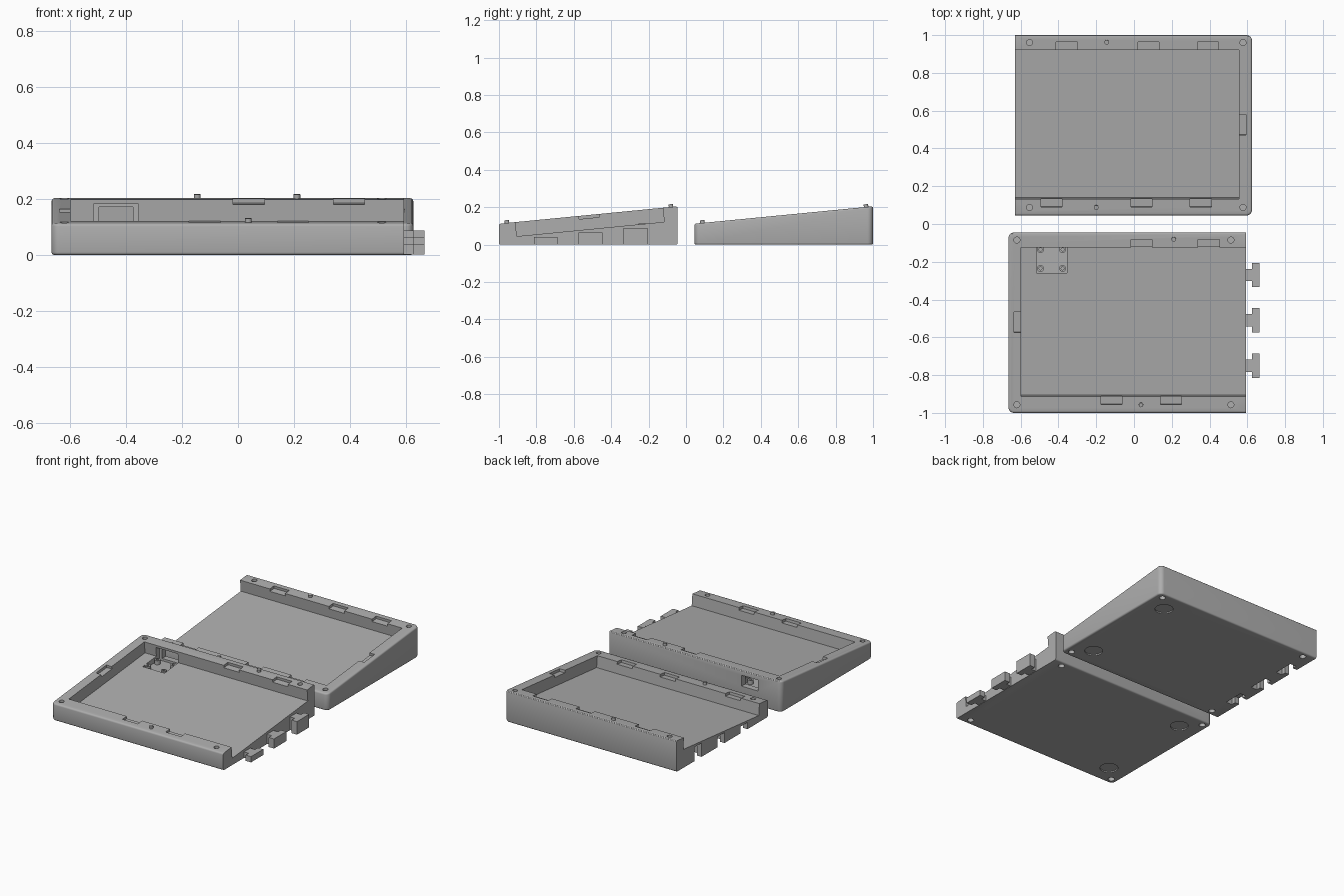
import bpy, bmesh, math
from mathutils import Matrix, Vector

if "Cube" in bpy.data.objects:
    bpy.data.objects.remove(bpy.data.objects["Cube"])

SLOPE = 0.0974
TILT = math.atan(SLOPE)
DEPTH = 0.955           # front-to-back size of each half

grey = bpy.data.materials.new("plastic grey")
grey.diffuse_color = (0.42, 0.42, 0.42, 1)
grey.use_nodes = True
grey.node_tree.nodes["Principled BSDF"].inputs["Base Color"].default_value = grey.diffuse_color


def finish(bm, name):
    bmesh.ops.recalc_face_normals(bm, faces=bm.faces)
    me = bpy.data.meshes.new(name)
    bm.to_mesh(me)
    bm.free()
    ob = bpy.data.objects.new(name, me)
    bpy.context.collection.objects.link(ob)
    me.materials.append(grey)
    return ob


def box(name, x, y, z, tilt=0.0):
    """Box from three (low, high) ranges, optionally tilted about its centre."""
    bm = bmesh.new()
    c = Vector([(a + b) / 2 for a, b in (x, y, z)])
    size = [b - a for a, b in (x, y, z)]
    m = Matrix.Translation(c) @ Matrix.Rotation(tilt, 4, 'X') @ Matrix.Diagonal((*size, 1))
    bmesh.ops.create_cube(bm, size=1, matrix=m)
    return finish(bm, name)


def cyl(name, x, y, z, r, h, tilt=0.0, n=24):
    bm = bmesh.new()
    m = Matrix.Translation((x, y, z)) @ Matrix.Rotation(tilt, 4, 'X')
    bmesh.ops.create_cone(bm, cap_ends=True, segments=n, radius1=r, radius2=r, depth=h, matrix=m)
    return finish(bm, name)


def cut(body, cutter):
    mod = body.modifiers.new("cut", 'BOOLEAN')
    mod.operation, mod.solver, mod.object = 'DIFFERENCE', 'EXACT', cutter
    bpy.context.view_layer.objects.active = body
    bpy.ops.object.modifier_apply(modifier=mod.name)
    bpy.data.objects.remove(cutter)


def wedge(name, x_cut, x_end, y0):
    """Sloped body, rounded at its outer end and flat at the joint."""
    s = 1 if x_end > x_cut else -1
    y1, r, f = y0 + DEPTH, 0.03, 0.01

    def outline(i):
        pts = [(x_cut, y0 + i)]
        for cy, a0 in ((y0 + r, -90), (y1 - r, 0)):
            for k in range(7):
                a = math.radians(a0 + 15 * k)
                pts.append((x_end - s * r + s * (r - i) * math.cos(a), cy + (r - i) * math.sin(a)))
        return pts + [(x_cut, y1 - i)]

    bm = bmesh.new()
    loops = []
    angles = [math.radians(a) for a in (0, 30, 60, 90)]
    rings = [(f * (1 - math.sin(a)), f * (1 - math.cos(a)), 0) for a in angles]
    rings += [(i, -z, 1) for i, z, _ in reversed(rings)]
    for i, z, top in rings:
        loops.append([bm.verts.new((x, y, z + top * (0.112 + SLOPE * (y - y0)))) for x, y in outline(i)])
    n = len(loops[0])
    for a, b in zip(loops, loops[1:]):
        for k in range(n - 1):
            bm.faces.new((a[k], a[k + 1], b[k + 1], b[k]))
    bm.faces.new(loops[0])
    bm.faces.new(loops[-1])
    bm.faces.new([l[0] for l in loops] + [l[-1] for l in reversed(loops)])
    return finish(bm, name)


def half(name, x_cut, x_end, y0, x_tray, back_clips, front_clips, pins, hole_xs, foot_x):
    s = 1 if x_end > x_cut else -1
    top = lambda y: 0.112 + SLOPE * (y - y0)
    body = wedge(name, x_cut, x_end, y0)
    # sloping tray, open at the joint
    ya, yb = y0 + 0.086, y0 + 0.878
    ym = (ya + yb) / 2
    xs = sorted((x_cut - s * 0.1, x_tray))
    cut(body, box("tray_cutter", xs, (ya, yb), (top(ym) - 0.076, top(ym) + 0.076), TILT))

    # clip notches along the rim
    def notch(x, y):
        t = top(sum(y) / 2)
        cut(body, box("notch_cutter", x, y, (t - 0.017, t + 0.03), TILT))
    for x in back_clips:
        notch((x, x + 0.112), (yb - 0.02, yb + 0.04))
    for x in front_clips:
        notch((x, x + 0.112), (ya - 0.042, ya + 0.02))
    notch(sorted((x_tray - s * 0.02, x_tray + s * 0.038)), (y0 + 0.425, y0 + 0.535))
    # corner holes above and below, foot recesses below
    for x in hole_xs:
        for y in (y0 + 0.043, y0 + 0.915):
            cut(body, cyl("hole_cutter", x, y, top(y), 0.016, 0.05))
            cut(body, cyl("hole_cutter", x, y, 0, 0.02, 0.05))
    for y in (y0 + 0.14, y0 + 0.815):
        cut(body, cyl("foot_cutter", foot_x, y, 0, 0.056, 0.016, n=32))
    # alignment pins
    for k, (x, y) in enumerate(pins):
        cyl(f"{name}_pin_{k}", x, y, top(y), 0.012, 0.03, TILT, 16)
    return body


rear = half("rear_half", -0.63, 0.625, 0.045, 0.555,
            (-0.412, 0.02, 0.335), (-0.493, -0.017, 0.297),
            ((-0.145, 0.963), (-0.2, 0.088)), (-0.553, 0.577), 0.48)
front = half("front_half", 0.592, -0.665, -1.0, -0.598,
             (-0.017, 0.34), (-0.175, 0.14),
             ((0.21, -0.08), (0.037, -0.957)), (-0.62, 0.513), -0.52)

# T-shaped joint: tenons on the front half, matching slots in the rear half
for k, (y, h) in enumerate(((-0.75, 0.04), (-0.51, 0.065), (-0.27, 0.088))):
    box(f"tenon_stem_{k}", (0.585, 0.63), (y - 0.033, y + 0.033), (0.002, h))
    box(f"tenon_head_{k}", (0.626, 0.665), (y - 0.064, y + 0.064), (0.002, h))
    yr = y + 1.045
    cut(rear, box("stem_cutter", (-0.7, -0.59), (yr - 0.037, yr + 0.037), (-0.05, h + 0.004)))
    cut(rear, box("head_cutter", (-0.597, -0.552), (yr - 0.068, yr + 0.068), (-0.05, h + 0.004)))

# socket pocket in the front half, with a window through the back wall
cut(front, box("pocket_cutter", (-0.515, -0.355), (-0.26, -0.115), (0.085, 0.15)))
cut(front, box("window_cutter", (-0.495, -0.375), (-0.2, 0.0), (0.10, 0.172)))
cut(front, box("window_recess_cutter", (-0.515, -0.355), (-0.14, -0.085), (0.085, 0.182)))
for i, x in enumerate((-0.495, -0.378)):
    for j, y in enumerate((-0.235, -0.135)):
        post = cyl(f"socket_post_{i}{j}", x, y, 0.097, 0.018, 0.03)
        cut(post, cyl("post_hole_cutter", x, y, 0.112, 0.008, 0.03, n=12))

# keep edges crisp and curves smooth
for ob in bpy.context.collection.objects:
    ob.select_set(True)
bpy.context.view_layer.objects.active = front
bpy.ops.object.shade_smooth_by_angle(angle=math.radians(32))
